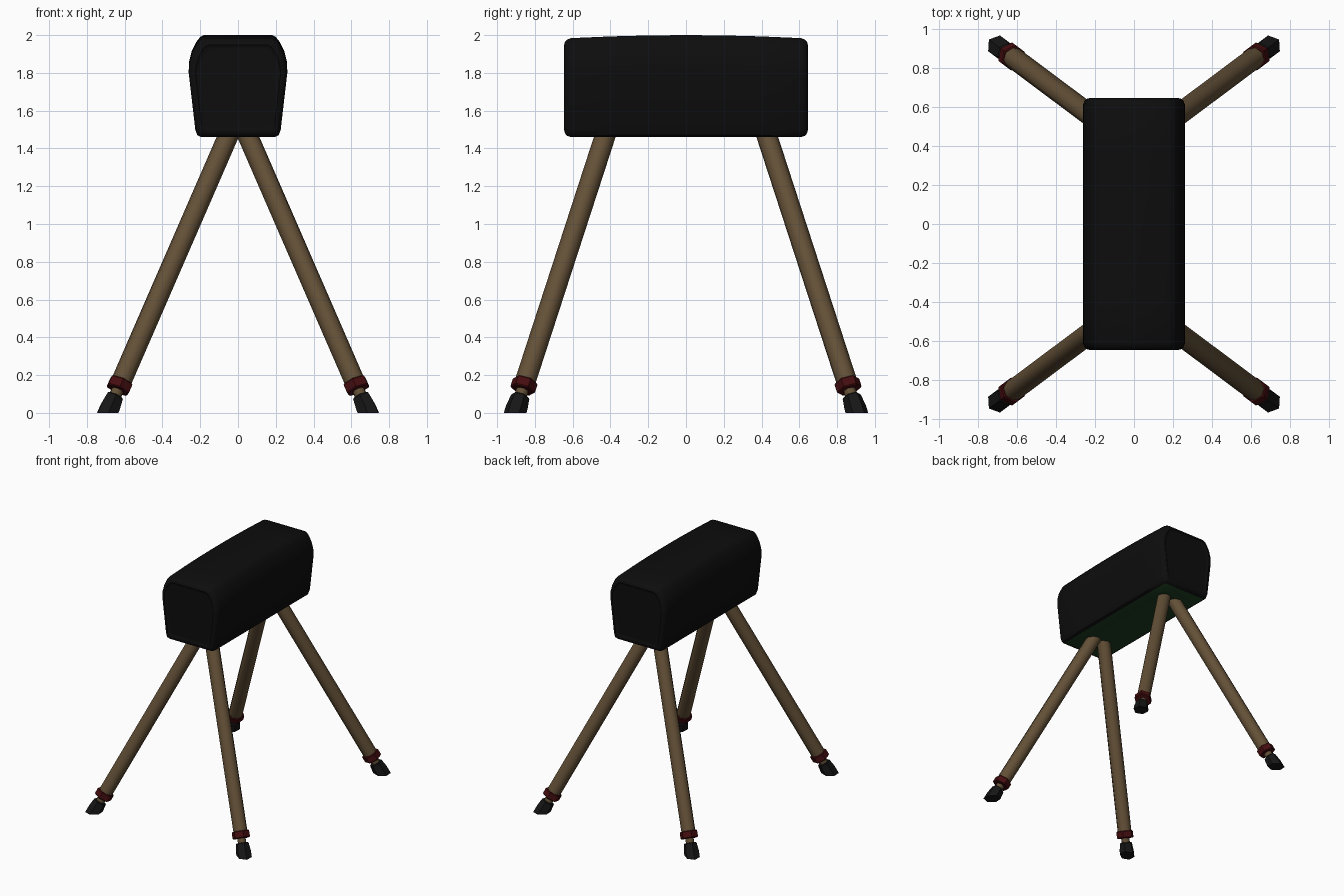
import bpy, bmesh
from mathutils import Vector

cube = bpy.data.objects.get("Cube")
if cube:
    bpy.data.objects.remove(cube, do_unlink=True)


def material(name, rgb):
    mat = bpy.data.materials.new(name)
    mat.use_nodes = True
    mat.diffuse_color = (*rgb, 1)
    mat.node_tree.nodes["Principled BSDF"].inputs["Base Color"].default_value = (*rgb, 1)
    return mat


BLACK = material("black leather", (0.004, 0.004, 0.004))
GREEN = material("green underside", (0.012, 0.045, 0.014))
WOOD = material("brown wood", (0.125, 0.08, 0.038))
RED = material("dark red collar", (0.06, 0.004, 0.005))
RUBBER = material("black rubber", (0.008, 0.008, 0.008))


def finish(bm, name, mats, angle):
    bmesh.ops.recalc_face_normals(bm, faces=bm.faces)
    mesh = bpy.data.meshes.new(name)
    bm.to_mesh(mesh)
    bm.free()
    obj = bpy.data.objects.new(name, mesh)
    bpy.context.collection.objects.link(obj)
    for mat in mats:
        mesh.materials.append(mat)
    bpy.ops.object.select_all(action="DESELECT")
    obj.select_set(True)
    bpy.context.view_layer.objects.active = obj
    bpy.ops.object.shade_smooth_by_angle(angle=angle)
    return obj


# Padded body: rounded cross-section lofted along y, with a slightly crowned top
HALF = [(0.195, 1.46), (0.215, 1.47), (0.226, 1.5), (0.261, 1.81), (0.259, 1.86),
        (0.245, 1.915), (0.22, 1.965), (0.2, 1.99), (0.18, 2.0)]
PROFILE = HALF + [(-x, z) for x, z in reversed(HALF)]
# (distance from the end, inset): the last steps make the welt around each end
ENDS = [(0.006, 0.06), (0.006, 0.045), (0, 0.036), (0.004, 0.02), (0.014, 0.008), (0.035, 0)]
SECTIONS = [(-0.645 + d, inset) for d, inset in ENDS]
SECTIONS += [(y / 10, 0) for y in (-4, -2, 0, 2, 4)]
SECTIONS += [(0.645 - d, inset) for d, inset in reversed(ENDS)]

bm = bmesh.new()
rings = []
for y, inset in SECTIONS:
    ring = []
    for x, z in PROFILE:
        z -= 0.018 * (y / 0.645) ** 2 * (z - 1.46) / 0.54
        ring.append(bm.verts.new((x * (1 - inset / 0.26), y, 1.73 + (z - 1.73) * (1 - inset / 0.27))))
    rings.append(ring)
n = len(PROFILE)
for a, b in zip(rings, rings[1:]):
    for i in range(n):
        bm.faces.new((a[i], a[(i + 1) % n], b[(i + 1) % n], b[i]))
bm.faces.new(rings[0])
bm.faces.new(rings[-1])
bmesh.ops.recalc_face_normals(bm, faces=bm.faces)
for face in bm.faces:
    face.material_index = int(face.normal.z < -0.95)
finish(bm, "padded_body", [BLACK, GREEN], 0.7)


def spindle(name, sides, steps, point, axis, mat, angle):
    """Closed tube round the leg axis; steps are (height, radius), cut off at the floor."""
    bm = bmesh.new()
    turn = axis.to_track_quat("Z", "Y").to_matrix()
    loops = []
    for height, radius in steps:
        geom = bmesh.ops.create_circle(bm, segments=sides, radius=radius)["verts"]
        bmesh.ops.rotate(bm, verts=geom, matrix=turn)
        bmesh.ops.translate(bm, verts=geom, vec=point(height))
        loops.append(geom)
    for a, b in zip(loops, loops[1:]):
        for i in range(sides):
            bm.faces.new((a[i], a[(i + 1) % sides], b[(i + 1) % sides], b[i]))
    bm.faces.new(loops[0])
    bm.faces.new(loops[-1])
    cut = bmesh.ops.bisect_plane(bm, geom=bm.verts[:] + bm.edges[:] + bm.faces[:],
                                 plane_co=(0, 0, 0), plane_no=(0, 0, -1), clear_outer=True)
    edges = [e for e in cut["geom_cut"] if isinstance(e, bmesh.types.BMEdge)]
    if edges:
        bmesh.ops.contextual_create(bm, geom=edges)
    finish(bm, name, [mat], angle)


# Four splayed legs, each with a collar, an extension stub and a foot
for end, sy in (("front", -1), ("back", 1)):
    for side, sx in (("left", 1), ("right", -1)):
        def point(z, sx=sx, sy=sy):
            return Vector((sx * (0.69 - 0.435 * z), sy * (0.905 - 0.325 * z), z))

        axis = (point(1) - point(0)).normalized()
        tag = f"{end}_{side}"
        spindle(f"{tag}_leg", 8, [(0.15, 0.055), (1.5, 0.055)], point, axis, WOOD, 0.9)
        spindle(f"{tag}_leg_stub", 8, [(0.06, 0.033), (0.16, 0.033)], point, axis, WOOD, 0.9)
        spindle(f"{tag}_collar", 6, [(0.12, 0.062), (0.125, 0.068), (0.165, 0.068), (0.17, 0.062)],
                point, axis, RED, 0.5)
        spindle(f"{tag}_foot", 6, [(-0.06, 0.058), (0.03, 0.058), (0.085, 0.05), (0.09, 0.044)],
                point, axis, RUBBER, 0.5)
